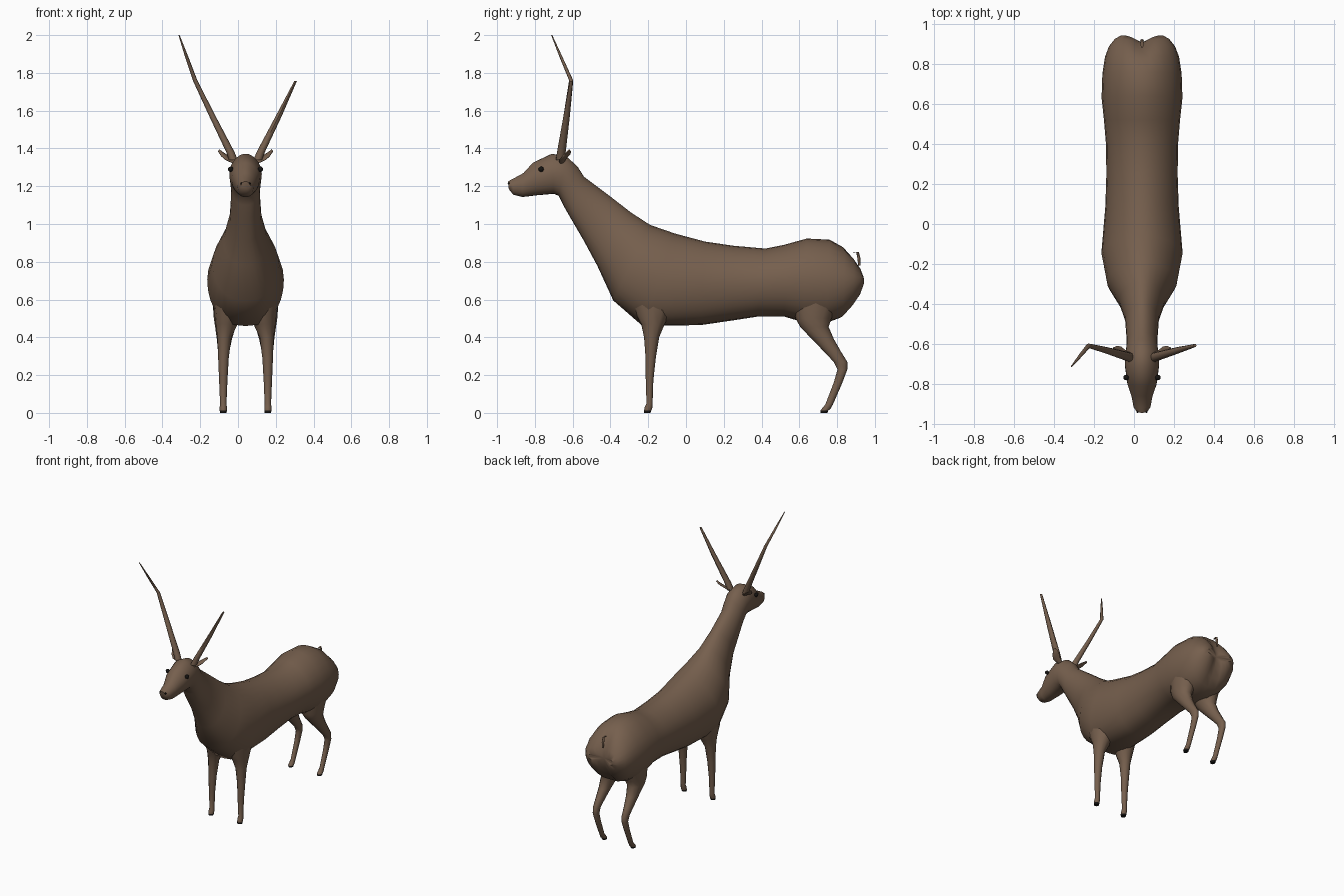
import bpy, bmesh, math
from mathutils import Vector

CX = 0.04  # body centre line


def material(name, rgb):
    m = bpy.data.materials.new(name)
    m.diffuse_color = (*rgb, 1)
    return m


BROWN = material("brown hide", (0.18, 0.115, 0.075))
BLACK = material("black", (0.008, 0.007, 0.006))


def finish(name, bm, mats, angle=50):
    bmesh.ops.recalc_face_normals(bm, faces=bm.faces)
    me = bpy.data.meshes.new(name)
    bm.to_mesh(me)
    bm.free()
    ob = bpy.data.objects.new(name, me)
    bpy.context.collection.objects.link(ob)
    for m in mats:
        me.materials.append(m)
    bpy.ops.object.select_all(action='DESELECT')
    ob.select_set(True)
    bpy.context.view_layer.objects.active = ob
    bpy.ops.object.shade_smooth_by_angle(angle=math.radians(angle))
    return ob


def loft(rings, sides, shape=None):
    """Skin a list of (centre, u axis, v axis) ellipses, closed at both ends."""
    bm = bmesh.new()
    loops = []
    for c, u, v in rings:
        loop = []
        for i in range(sides):
            a = 2 * math.pi * i / sides
            p, q = math.cos(a), math.sin(a)
            if shape:
                p, q = shape(p, q)
            loop.append(bm.verts.new(Vector(c) + Vector(u) * p + Vector(v) * q))
        loops.append(loop)
    for a, b in zip(loops, loops[1:]):
        for i in range(sides):
            j = (i + 1) % sides
            bm.faces.new((a[i], a[j], b[j], b[i]))
    bm.faces.new(loops[0])
    bm.faces.new(loops[-1])
    return bm


def tube(points, sides=10):
    """Level rings given as x, y, z, x radius, y radius."""
    return loft([((x, y, z), (rx, 0, 0), (0, ry, 0)) for x, y, z, rx, ry in points], sides)


# Head, neck and trunk: top y z, bottom y z, half width
sections = [
    (-.943, 1.225, -.938, 1.185, .025), (-.915, 1.24, -.915, 1.155, .042),
    (-.86, 1.27, -.865, 1.143, .052), (-.81, 1.325, -.79, 1.152, .073),
    (-.71, 1.372, -.70, 1.16, .086), (-.63, 1.355, -.675, 1.15, .084),
    (-.575, 1.305, -.65, 1.10, .078), (-.54, 1.25, -.61, 1.03, .077),
    (-.40, 1.145, -.54, .91, .085), (-.29, 1.06, -.47, .78, .115),
    (-.19, .995, -.385, .595, .175), (-.06, .95, -.23, .46, .203),
    (.10, .907, .08, .465, .183), (.25, .885, .25, .49, .178),
    (.42, .87, .38, .51, .180), (.52, .89, .52, .51, .19),
    (.64, .923, .62, .48, .202), (.76, .917, .74, .475, .198),
    (.84, .88, .83, .505, .185), (.89, .83, .885, .56, .165),
    (.925, .78, .925, .62, .135), (.942, .73, .942, .67, .105),
]


def trunk_shape(p, q):
    if q > 0:
        return p * (1 - .1 * q * q), q
    return math.copysign(abs(p) ** .8, p), q


bm = loft([((CX, (ty + by) / 2, (tz + bz) / 2), (w, 0, 0), (0, (ty - by) / 2, (tz - bz) / 2))
           for ty, tz, by, bz, w in sections], 28, trunk_shape)
# Cleft between the two haunches
end = [f for f in bm.faces if len(f.verts) > 4 and f.calc_center_median().y > 0]
bmesh.ops.poke(bm, faces=end)
for v in bm.verts:
    if v.co.y > .8:
        v.co.y -= .035 * math.exp(-((v.co.x - CX) / .045) ** 2) * min(1, (v.co.y - .8) / .1)
finish("body", bm, [BROWN])

# Legs, mirrored about the centre line
front_leg = [(.115, -.17, .66, .10, .13), (.125, -.175, .56, .085, .11), (.14, -.175, .47, .058, .062),
             (.152, -.182, .40, .037, .040), (.157, -.187, .29, .028, .027),
             (.158, -.193, .17, .022, .020), (.158, -.193, .05, .017, .016),
             (.158, -.198, .03, .019, .021), (.158, -.203, .012, .019, .019), (.158, -.205, 0, .017, .017)]
hind_leg = [(.13, .69, .60, .085, .13), (.14, .675, .50, .068, .095), (.147, .68, .455, .054, .075),
            (.152, .725, .39, .040, .058), (.156, .775, .325, .030, .045),
            (.158, .818, .27, .023, .036), (.158, .828, .23, .021, .026),
            (.158, .805, .16, .018, .023), (.158, .758, .045, .015, .020),
            (.158, .742, .022, .018, .023), (.158, .732, .012, .018, .021), (.158, .730, 0, .016, .018)]
for side, label in ((1, "left"), (-1, "right")):
    for name, path in (("front_leg", front_leg), ("hind_leg", hind_leg)):
        pts = [(CX + side * (x - CX), y, z, rx, ry) for x, y, z, rx, ry in path]
        bm = tube(pts, 12)
        for f in bm.faces:
            f.material_index = int(f.calc_center_median().z < .009)  # hoof sole
        finish(f"{label}_{name}", bm, [BROWN, BLACK])

    # Thin leaf-shaped ear
    ear = [(.095, -.655, 1.325, .012), (.125, -.65, 1.342, .022), (.145, -.642, 1.355, .030),
           (.165, -.632, 1.370, .024), (.182, -.62, 1.390, .004)]
    bm = loft([((CX + side * (x - CX), y, z), (0, w, w * .5), (-side * .004, 0, .006))
               for x, y, z, w in ear], 8)
    finish(f"{label}_ear", bm, [BROWN])

    # Eye
    bm = bmesh.new()
    bmesh.ops.create_uvsphere(bm, u_segments=12, v_segments=8, radius=.014)
    bmesh.ops.translate(bm, verts=bm.verts, vec=(CX + side * .079, -.767, 1.29))
    finish(f"{label}_eye", bm, [BLACK])

    # Nostril
    bm = bmesh.new()
    bmesh.ops.create_uvsphere(bm, u_segments=8, v_segments=6, radius=.006)
    bmesh.ops.translate(bm, verts=bm.verts, vec=(CX + side * .022, -.938, 1.215))
    finish(f"{label}_nostril", bm, [BLACK])

# Horns: one broken short, one with a bent tip
finish("short_horn", tube([(.105, -.665, 1.34, .023, .024), (.12, -.66, 1.38, .022, .023),
                           (.215, -.632, 1.57, .016, .017), (.305, -.607, 1.757, .007, .008)], 8), [BROWN])
finish("long_horn", tube([(-.025, -.665, 1.34, .023, .024), (-.04, -.66, 1.38, .022, .023),
                          (-.135, -.632, 1.57, .017, .017), (-.227, -.608, 1.76, .012, .011),
                          (-.270, -.66, 1.88, .009, .008), (-.312, -.711, 2.0, .003, .003)], 8), [BROWN])

# Tail
finish("tail", tube([(CX, .885, .85, .006, .006), (CX, .908, .852, .008, .007),
                     (CX, .915, .82, .009, .008), (CX, .918, .78, .006, .006)], 8), [BROWN])
